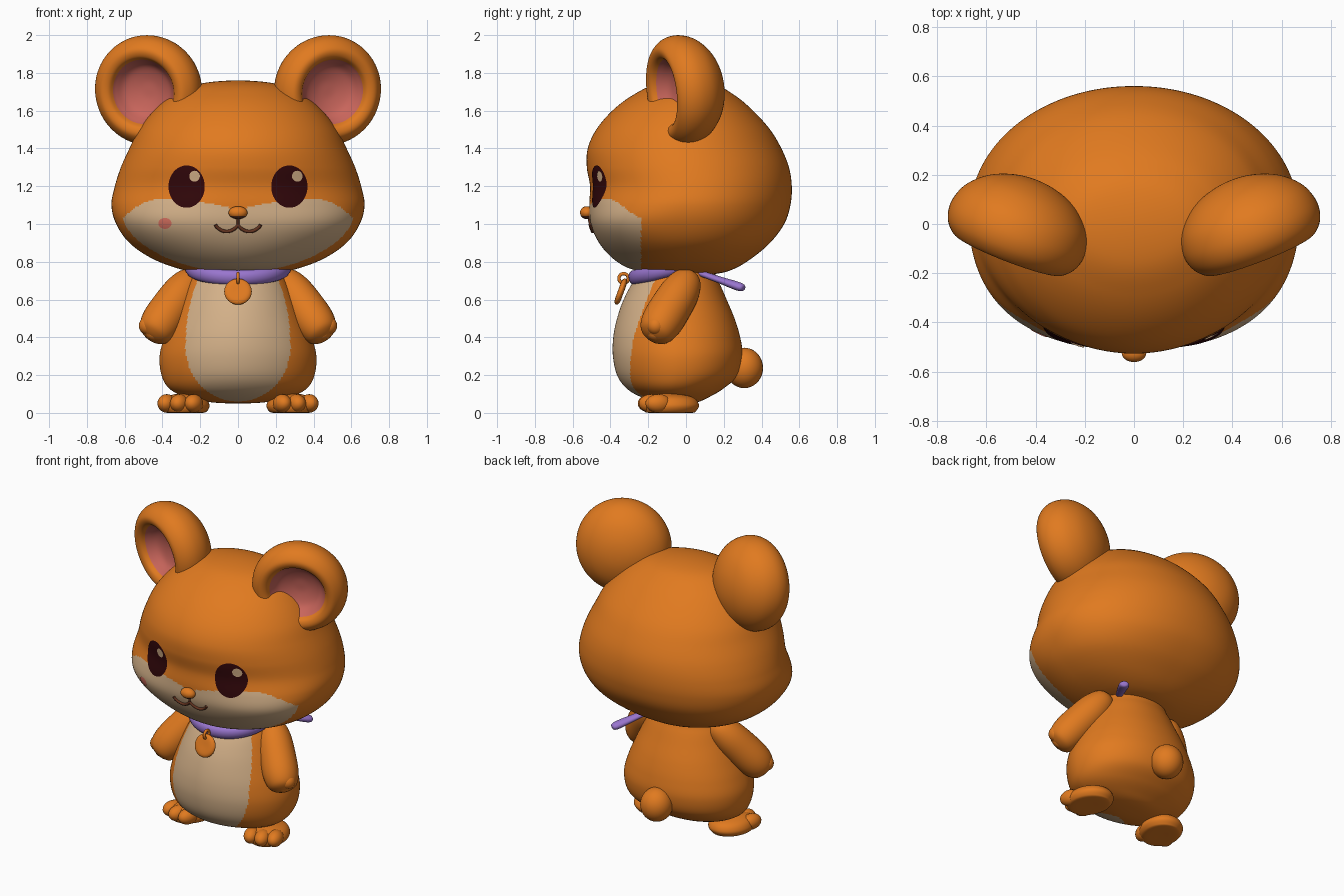
import bpy, bmesh, math
from math import pi, cos, sin, exp
from mathutils import Matrix, Vector
from mathutils.bvhtree import BVHTree

if "Cube" in bpy.data.objects:
    bpy.data.objects.remove(bpy.data.objects["Cube"])

def material(name, r, g, b):
    m = bpy.data.materials.new(name)
    m.diffuse_color = (r, g, b, 1)
    m.use_nodes = True
    m.node_tree.nodes["Principled BSDF"].inputs["Base Color"].default_value = m.diffuse_color
    return m

ORANGE = material("orange fur", 0.75, 0.195, 0.014)
CREAM = material("cream fur", 0.66, 0.44, 0.25)
PINK = material("ear pink", 0.58, 0.13, 0.105)
BLUSH = material("blush", 0.70, 0.17, 0.12)
DARK = material("eye dark", 0.030, 0.002, 0.003)
BROWN = material("mouth brown", 0.13, 0.035, 0.015)
PURPLE = material("purple ribbon", 0.32, 0.18, 0.62)

T, R = Matrix.Translation, Matrix.Rotation
def side(s):
    return Matrix.Diagonal((s, 1, 1, 1))

def finish(bm, name, mats, M=Matrix()):
    bmesh.ops.transform(bm, matrix=M, verts=bm.verts)
    bmesh.ops.recalc_face_normals(bm, faces=bm.faces)
    for f in bm.faces:
        f.smooth = True
    me = bpy.data.meshes.new(name)
    bm.to_mesh(me)
    bm.free()
    for m in mats:
        me.materials.append(m)
    ob = bpy.data.objects.new(name, me)
    bpy.context.collection.objects.link(ob)
    return ob

def loft(name, rows, mats, M=Matrix(), rule=None, n=lambda h: (2, 2), seg=40, sub=5):
    """Closed smooth form from rows (height, half width, front y, back y);
    n gives the roundness exponents of the front and back halves at a height."""
    ghost = lambda r: (r[0], -r[1], r[3], r[2])
    rs = [ghost(rows[1])] + rows + [ghost(rows[-2])]
    samples = []
    for i in range(1, len(rs) - 2):
        for k in range(sub):
            t = k / sub
            samples.append([0.5 * (2*b + (c-a)*t + (2*a-5*b+4*c-d)*t*t + (3*b-a-3*c+d)*t**3)
                            for a, b, c, d in zip(*rs[i-1:i+3])])
    samples.append(rows[-1])
    bm = bmesh.new()
    rings = []
    for h, a, f, b in samples:
        ring = []
        for j in range(seg):
            x, y = cos(2*pi*j/seg), sin(2*pi*j/seg)
            e = 2 / n(h)[y > 0]
            x, y = math.copysign(abs(x)**e, x), math.copysign(abs(y)**e, y)
            ring.append(bm.verts.new((a*x, (f+b)/2 + (b-f)/2*y, h)))
        rings.append(ring)
    for p, q in zip(rings, rings[1:]):
        for j in range(seg):
            bm.faces.new((p[j], p[(j+1) % seg], q[(j+1) % seg], q[j]))
    bmesh.ops.remove_doubles(bm, verts=bm.verts, dist=1e-5)
    if rule:
        for f in bm.faces:
            f.material_index = int(rule(f.calc_center_median()))
    return finish(bm, name, mats, M)

def round_rows(pairs):
    return [(h, r, -r, r) for h, r in pairs]

def ball(name, centre, radii, mat, M=Matrix()):
    bm = bmesh.new()
    bmesh.ops.create_uvsphere(bm, u_segments=28, v_segments=18, radius=1)
    return finish(bm, name, [mat], M @ T(centre) @ Matrix.Diagonal((*radii, 1)))

def torus(name, loc, rot, scale, major, minor, mat):
    bpy.ops.mesh.primitive_torus_add(location=loc, rotation=rot, major_radius=major,
                                     minor_radius=minor, major_segments=56, minor_segments=14)
    ob = bpy.context.object
    ob.name, ob.scale = name, scale
    ob.data.materials.append(mat)
    bpy.ops.object.shade_smooth()

# Head with full cream cheeks
def cheeks(c):
    x = abs(c.x)
    top = 1.075 + 0.058 * sin(min(x / 0.38, 1) * pi / 2) - 2.6 * max(x - 0.41, 0) ** 2
    return c.y < -0.238 and c.z < top

def head_round(h):
    return 1.98 + .45 * exp(-((h - 1.0) / .13) ** 2), 2.05 + .2 * exp(-((h - .87) / .15) ** 2)

head = loft("head", [
    (.73, 0, .03, .03), (.738, .18, -.17, .17), (.765, .32, -.30, .26), (.82, .46, -.39, .35),
    (.9, .575, -.46, .445), (1.0, .645, -.505, .52), (1.1, .67, -.512, .553), (1.2, .652, -.508, .56),
    (1.3, .62, -.525, .545), (1.4, .575, -.52, .505), (1.5, .525, -.475, .445), (1.6, .445, -.39, .355),
    (1.68, .35, -.285, .26), (1.74, .215, -.16, .15), (1.76, 0, 0, 0)],
    [ORANGE, CREAM], rule=cheeks, n=head_round, seg=240, sub=12)

# Body with cream belly
def belly(c):
    d = (c.z - 0.35) / (0.55 if c.z > 0.35 else 0.29)
    return c.y < 0 and abs(d) < 1 and abs(c.x) < 0.278 * math.sqrt(1 - d * d)

loft("body", [
    (.05, 0, -.03, -.03), (.057, .15, -.14, .06), (.085, .28, -.24, .125), (.13, .365, -.315, .2),
    (.2, .405, -.365, .275), (.3, .415, -.387, .3), (.4, .39, -.385, .287), (.5, .35, -.365, .257),
    (.6, .305, -.33, .215), (.7, .255, -.275, .17), (.78, .19, -.2, .12), (.8, 0, -.04, -.04)],
    [ORANGE, CREAM], rule=belly, n=lambda h: (1.88, 2.1), seg=240, sub=8)

ball("tail", (0, .308, .238), (.1, .1, .107), ORANGE)

# Ears, arms and feet on both sides
ear_rows = round_rows([(-.185, 0), (-.172, .1), (-.13, .195), (-.06, .265), (.02, .292), (.09, .28),
                       (.138, .235), (.132, .19), (.09, .163), (.045, .125), (.02, .06), (.015, 0)])
arm_rows = round_rows([(0, 0), (.03, .065), (.12, .1), (.25, .11), (.36, .108), (.43, .088),
                       (.46, .05), (.47, 0)])
foot_rows = [(0, 0, 0, 0), (0, .09, -.12, .11), (.012, .118, -.145, .135), (.045, .127, -.15, .148),
             (.085, .095, -.12, .11), (.105, 0, -.02, -.02)]
shoulder, hand = Vector((.22, .03, .74)), Vector((.463, -.178, .40))
reach = (hand - shoulder).normalized()
for label, s in (("right", 1), ("left", -1)):
    S = side(s)
    loft(label + "_ear", ear_rows, [ORANGE, PINK],
         S @ T((.463, .005, 1.712)) @ R(.37, 4, 'Z') @ R(.12, 4, 'X') @ R(pi/2, 4, 'X'),
         rule=lambda c: c.z > 0 and math.hypot(c.x, c.y) < .172, seg=72, sub=6)
    loft(label + "_arm", arm_rows, [ORANGE],
         S @ T(shoulder) @ reach.to_track_quat('Z', 'Y').to_matrix().to_4x4())
    for i in (-1, 0, 1):
        spot = hand - reach * (.04 + .014 * abs(i)) + Vector((.042, -.005, .022)) * i
        ball(f"{label}_finger_{i+2}", spot, (.048, .048, .048), ORANGE, S)
    F = S @ T((.28, -.078, 0)) @ R(.28, 4, 'Z')
    loft(label + "_foot", foot_rows, [ORANGE], F)
    for i in (-1, 0, 1):
        ball(f"{label}_toe_{i+2}", (.074 * i, -.108 + .016 * abs(i), .05),
             (.048, .07, .049), ORANGE, F)

# Face details laid onto the head surface
tree = BVHTree.FromPolygons([v.co for v in head.data.vertices],
                            [p.vertices for p in head.data.polygons])
def on_face(x, z, lift):
    hit, normal, _, _ = tree.ray_cast(Vector((x, -2, z)), Vector((0, 1, 0)))
    return hit + Vector((0, -lift, 0))

def patch(name, cx, cz, rx, rz, mat, lift, bulge=0.0, seg=40, rings=6):
    bm = bmesh.new()
    loops = []
    for k in range(rings + 1):
        t = k / rings
        loops.append([bm.verts.new(on_face(cx + rx*t*cos(2*pi*j/seg), cz + rz*t*sin(2*pi*j/seg),
                                           lift + bulge * (1 - t*t))) for j in range(seg)])
    for p, q in zip(loops, loops[1:]):
        for j in range(seg):
            bm.faces.new((p[j], q[j], q[(j+1) % seg], p[(j+1) % seg]))
    bmesh.ops.remove_doubles(bm, verts=bm.verts, dist=1e-5)
    ob = finish(bm, name, [mat])
    if sum(p.normal.y for p in ob.data.polygons) > 0:
        ob.data.flip_normals()

for label, s in (("right", 1), ("left", -1)):
    patch(label + "_eye", .272 * s, 1.198, .096, .112, DARK, .004, .005)
    patch(label + "_eye_glint", .272 * s + .042, 1.253, .028, .029, CREAM, .011)
patch("cheek_blush", -.387, 1.003, .035, .029, BLUSH, .004)
nose = ball("nose", (0, -.525, 1.06), (.05, .036, .034), ORANGE)
nose.data.materials.append(BROWN)
for p in nose.data.polygons:
    p.material_index = int(p.center.z < 1.042)

def line(name, points, radius, mat):
    cu = bpy.data.curves.new(name, 'CURVE')
    cu.dimensions, cu.bevel_depth, cu.bevel_resolution = '3D', radius, 3
    cu.use_fill_caps = True
    sp = cu.splines.new('POLY')
    sp.points.add(len(points) - 1)
    for p, co in zip(sp.points, points):
        p.co = (*co, 1)
    cu.materials.append(mat)
    ob = bpy.data.objects.new(name, cu)
    bpy.context.collection.objects.link(ob)
    bpy.ops.object.select_all(action='DESELECT')
    ob.select_set(True)
    bpy.context.view_layer.objects.active = ob
    bpy.ops.object.convert(target='MESH')

line("mouth", [on_face(.12 * u / 20, .996 - .036 * abs(sin(pi * u / 20)) ** .7, .003)
               for u in range(-20, 21)], .009, BROWN)
line("lip_line", [on_face(0, z, .003) for z in (1.045, 1.02, .996)], .007, BROWN)

# Collar, ribbon end and round tag
torus("collar", (0, -.058, .77), (.25, 0, 0), (1, .9, 1.2), .247, .034, PURPLE)
start, end = Vector((.17, .06, .745)), Vector((.33, .305, .66))
ribbon = [(h * (end - start).length, a, -w, w) for h, a, w in
          ((0, 0, 0), (.02, .018, .014), (.5, .028, .018), (.93, .03, .022), (1, 0, 0))]
loft("ribbon_end", ribbon, [PURPLE],
     T(start) @ (end - start).to_track_quat('Z', 'Y').to_matrix().to_4x4())
loft("tag", round_rows([(-.015, 0), (-.015, .055), (0, .073), (.015, .055), (.015, 0)]), [ORANGE],
     T((0, -.345, .642)) @ R(-.35, 4, 'X') @ R(pi/2, 4, 'X'))
torus("tag_loop", (0, -.33, .712), (0, pi/2, 0), (1, 1, 1), .025, .009, ORANGE)
